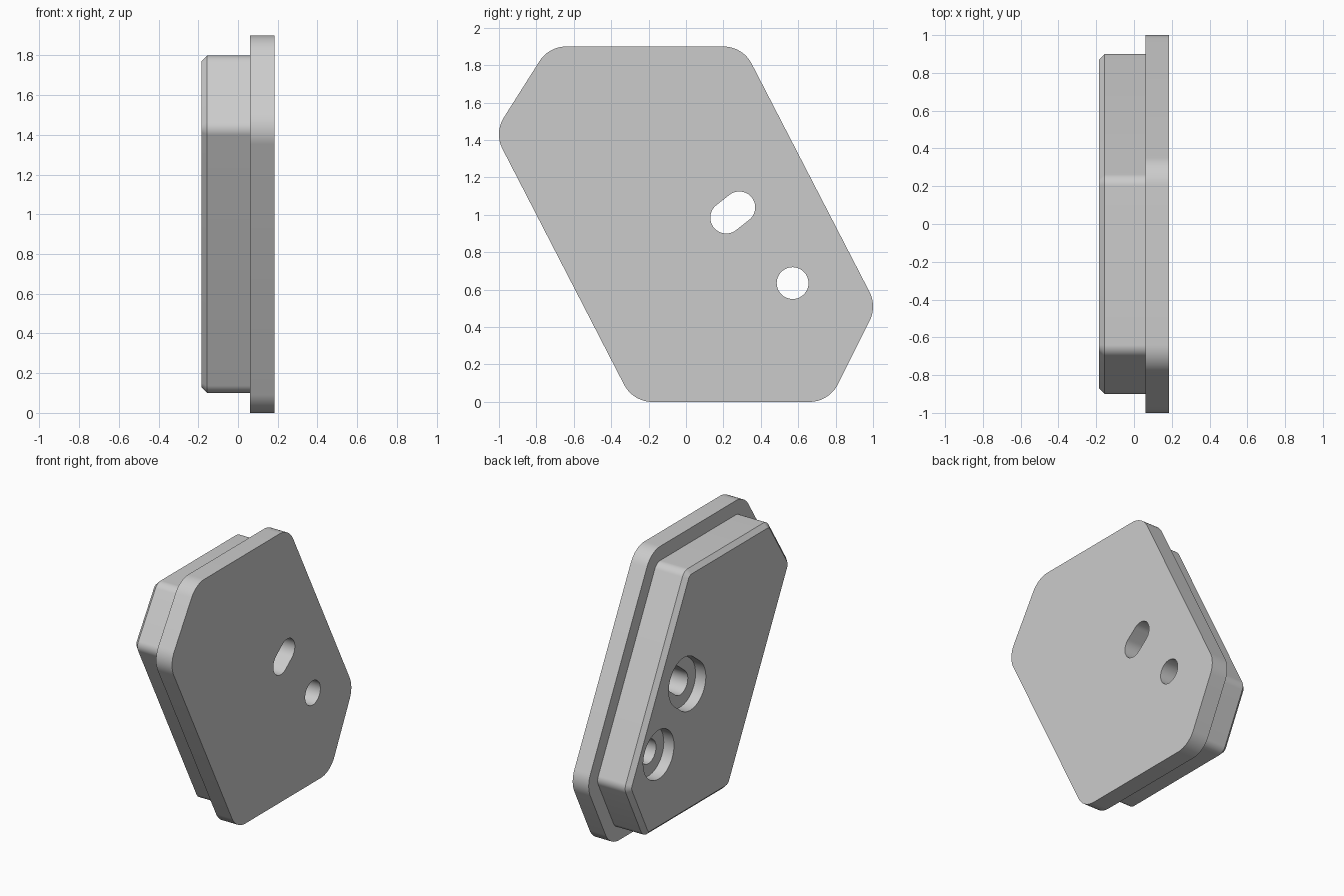
import bpy
import bmesh
from math import atan2, cos, sin, pi, tau, radians

cube = bpy.data.objects.get("Cube")
if cube:
    bpy.data.objects.remove(cube, do_unlink=True)

grey = bpy.data.materials.new("plain grey")
grey.use_nodes = True
grey.diffuse_color = (0.6, 0.6, 0.6, 1)
grey.node_tree.nodes["Principled BSDF"].inputs["Base Color"].default_value = grey.diffuse_color


def outline(centres, radius, steps):
    """Rounded outline in (y, z) around corner centres listed counter-clockwise."""
    points = []
    count = len(centres)
    for i, (y, z) in enumerate(centres):
        if count == 1:
            start, sweep, total = 0, tau, steps * 4
            angles = [start + sweep * k / total for k in range(total)]
        else:
            py, pz = centres[i - 1]
            ny, nz = centres[(i + 1) % count]
            start = atan2(z - pz, y - py) - pi / 2
            end = atan2(nz - z, ny - y) - pi / 2
            sweep = (end - start) % tau
            angles = [start + sweep * k / steps for k in range(steps + 1)]
        points += [(y + radius * cos(a), z + radius * sin(a)) for a in angles]
    return points


def stepped_solid(name, centres, levels, steps=12):
    """Solid along x; each level is (x, corner radius)."""
    bm = bmesh.new()
    rings = [[bm.verts.new((x, y, z)) for y, z in outline(centres, r, steps)]
             for x, r in levels]
    for a, b in zip(rings, rings[1:]):
        for i in range(len(a)):
            bm.faces.new((a[i - 1], a[i], b[i], b[i - 1]))
    bm.faces.new(rings[0])
    bm.faces.new(rings[-1])
    bmesh.ops.recalc_face_normals(bm, faces=bm.faces)
    mesh = bpy.data.meshes.new(name)
    bm.to_mesh(mesh)
    bm.free()
    mesh.materials.append(grey)
    obj = bpy.data.objects.new(name, mesh)
    bpy.context.collection.objects.link(obj)
    return obj


# Flanged plate with a raised, chamfered pad on its -x side
corners = [(0.83, 0.51), (0.2, 1.73), (-0.64, 1.73),
           (-0.83, 1.43), (-0.18, 0.17), (0.66, 0.17)]
plate = stepped_solid("flanged_plate", corners, [
    (0.185, 0.17), (0.06, 0.17), (0.06, 0.07), (-0.155, 0.07), (-0.185, 0.04)])

# Counterbored round hole and slot
bore = [(0.3, 0.085), (-0.105, 0.085), (-0.105, 0.172), (-0.3, 0.172)]
cutters = [
    stepped_solid("round_hole_cutter", [(0.57, 0.635)], bore),
    stepped_solid("slot_cutter", [(0.215, 0.985), (0.285, 1.04)], bore, 24),
]

bpy.ops.object.select_all(action='DESELECT')
bpy.context.view_layer.objects.active = plate
plate.select_set(True)
for cutter in cutters:
    cutter.hide_render = True
    cut = plate.modifiers.new(cutter.name, 'BOOLEAN')
    cut.operation = 'DIFFERENCE'
    cut.solver = 'EXACT'
    cut.object = cutter
    bpy.ops.object.modifier_apply(modifier=cut.name)
    bpy.data.objects.remove(cutter, do_unlink=True)

# Smooth rounded corners and bores, crisp rims
bpy.ops.object.shade_smooth_by_angle(angle=radians(30))
